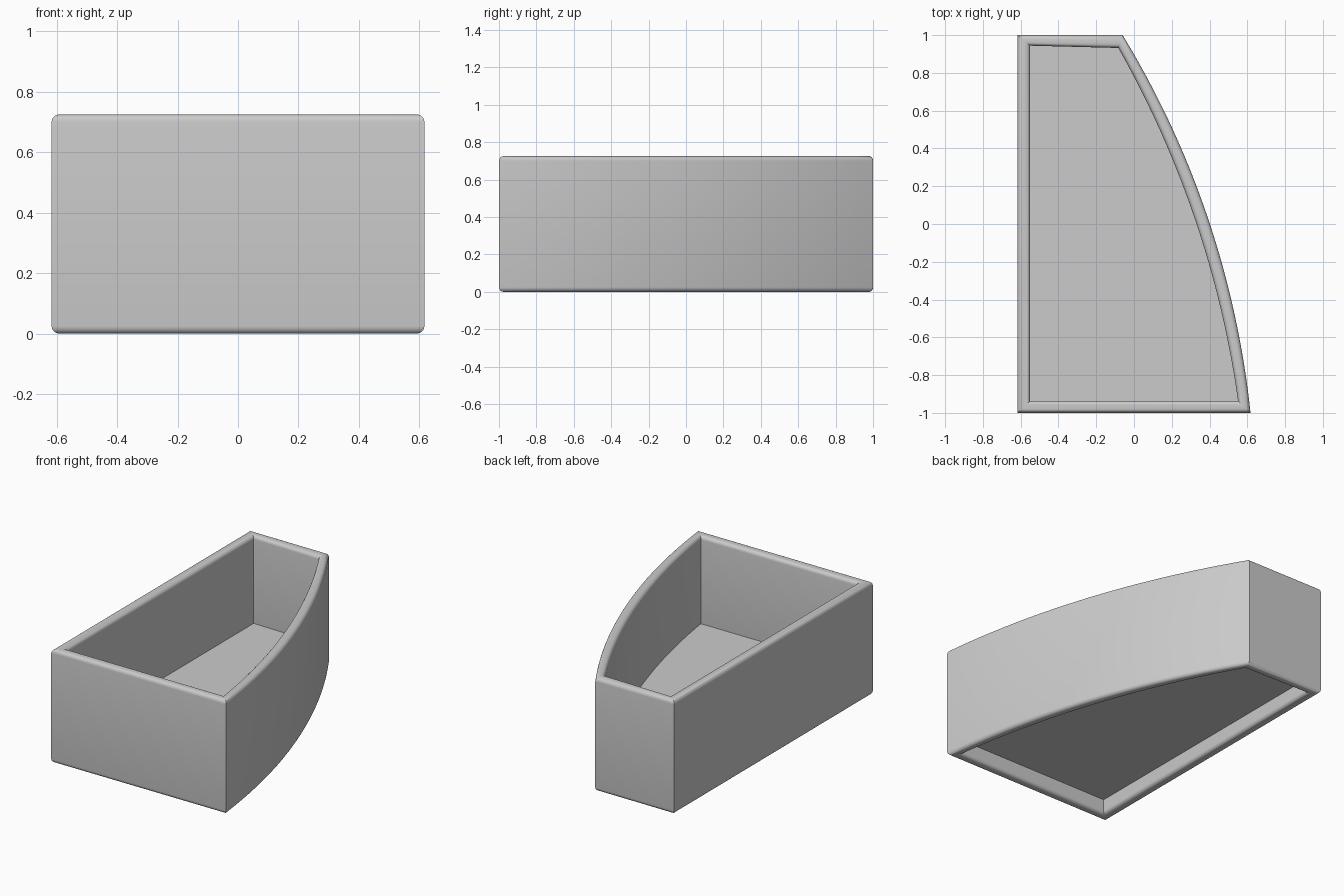
import bpy, bmesh, math
from mathutils import Vector

if "Cube" in bpy.data.objects:
    bpy.data.objects.remove(bpy.data.objects["Cube"])

H = 0.725        # overall height
R = 0.025        # rounding of the rims
ARC = 24         # segments along the curved side


def outline(left, front, back_left, right_front, right_back, sag):
    """Straight left, front and back edges, shallow arc on the right."""
    a, b = Vector((right_front[0], right_front[1])), Vector(right_back)
    chord = b - a
    half = chord.length / 2
    rad = (half * half + sag * sag) / (2 * sag)
    out = Vector((chord.y, -chord.x)).normalized()
    centre = (a + b) / 2 + out * (sag - rad)
    ang = math.asin(half / rad)
    base = math.atan2(out.y, out.x)
    arc = [centre + rad * Vector((math.cos(base + t), math.sin(base + t)))
           for t in [-ang + 2 * ang * i / ARC for i in range(ARC + 1)]]
    return [Vector((left, front))] + arc + [Vector((left, back_left))]


outer = outline(-0.617, -1, 1, (0.617, -1), (-0.06, 1), 0.117)
inner = outline(-0.55, -0.937, 0.944, (0.551, -0.937), (-0.083, 0.932), 0.093)


def ring(bm, t, z):
    return [bm.verts.new((*o.lerp(i, t), z)) for o, i in zip(outer, inner)]


def bridge(bm, r0, r1):
    n = len(r0)
    for i in range(n):
        j = (i + 1) % n
        bm.faces.new((r0[i], r0[j], r1[j], r1[i]))


def finish(bm, name):
    bmesh.ops.recalc_face_normals(bm, faces=bm.faces)
    me = bpy.data.meshes.new(name)
    bm.to_mesh(me)
    bm.free()
    ob = bpy.data.objects.new(name, me)
    bpy.context.collection.objects.link(ob)
    bpy.ops.object.select_all(action='DESELECT')
    ob.select_set(True)
    bpy.context.view_layer.objects.active = ob
    bpy.ops.object.shade_smooth_by_angle(angle=math.radians(35))
    return ob


# Wall: rounded cross-section swept around the outline
tr = R / 0.066
section = []
for ct, cz, start in ((tr, R, 180), (1 - tr, R, 270),
                      (1 - tr, H - R, 0), (tr, H - R, 90)):
    for k in range(6):
        a = math.radians(start + 18 * k)
        section.append((ct + tr * math.cos(a), cz + R * math.sin(a)))
bm = bmesh.new()
rings = [ring(bm, t, z) for t, z in section]
for i in range(len(rings)):
    bridge(bm, rings[i], rings[(i + 1) % len(rings)])
finish(bm, "tray_wall")

# Floor: slab raised above the foot of the wall
bm = bmesh.new()
low, high = ring(bm, 0.8, 0.10), ring(bm, 0.8, 0.165)
bridge(bm, low, high)
bm.faces.new(low)
bm.faces.new(high)
finish(bm, "tray_floor")
